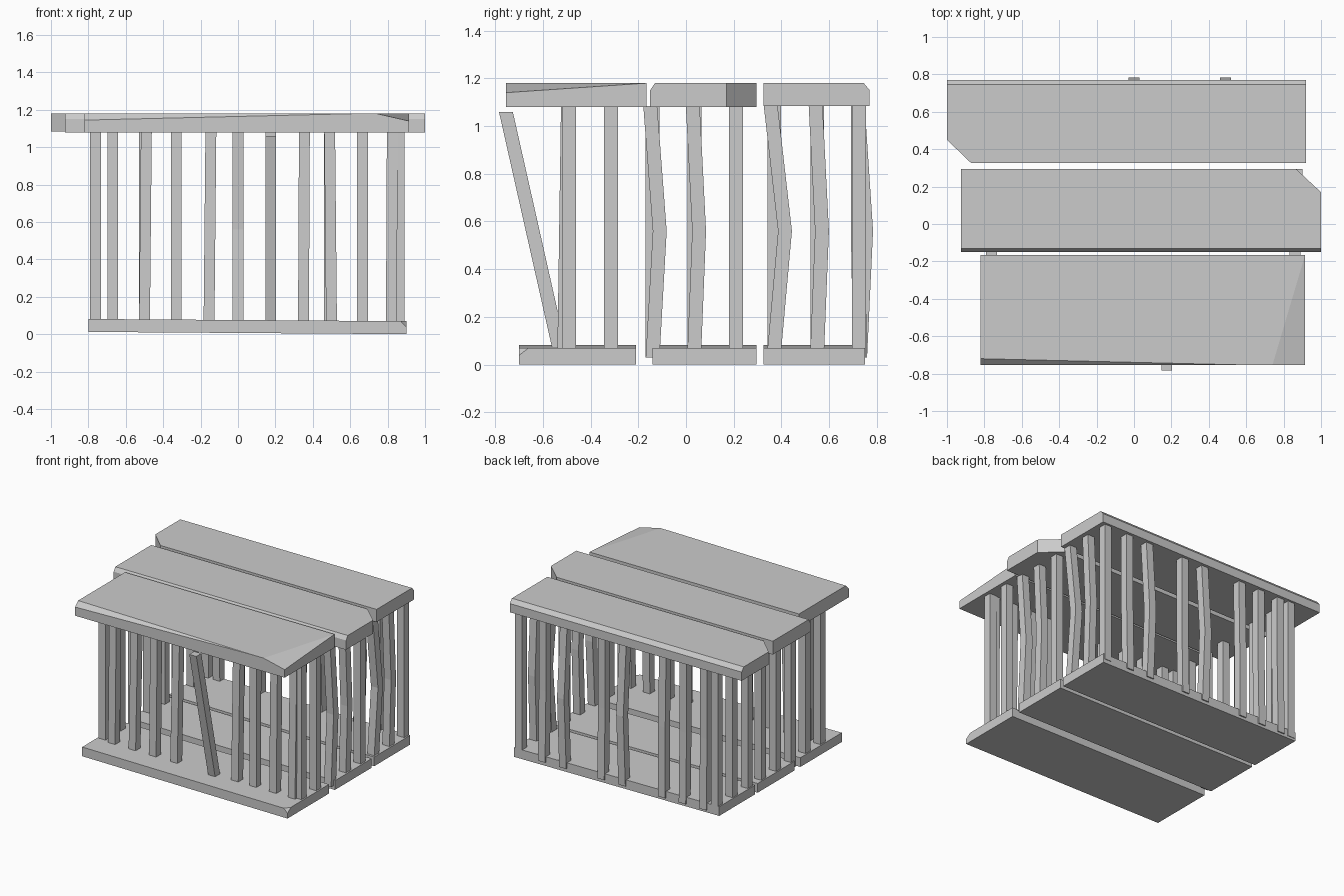
import bpy, bmesh
from mathutils import Vector

cube = bpy.data.objects.get("Cube")
if cube:
    bpy.data.objects.remove(cube, do_unlink=True)

GREY = (0.6, 0.6, 0.6, 1)
mat = bpy.data.materials.new("plain_grey")
mat.use_nodes = True
mat.diffuse_color = GREY
mat.node_tree.nodes["Principled BSDF"].inputs["Base Color"].default_value = GREY


def finish(name, bm):
    bmesh.ops.recalc_face_normals(bm, faces=bm.faces)
    mesh = bpy.data.meshes.new(name)
    bm.to_mesh(mesh)
    bm.free()
    mesh.materials.append(mat)
    bpy.context.collection.objects.link(bpy.data.objects.new(name, mesh))


def plank(name, outline, z0, z1, cuts=(), tilt=0.0):
    """Extruded outline; each cut is a plane through three points, removing what is above."""
    bm = bmesh.new()
    base = bm.faces.new([bm.verts.new((x, y, z0)) for x, y in outline])
    top = bmesh.ops.extrude_face_region(bm, geom=[base])["geom"]
    for v in top:
        if isinstance(v, bmesh.types.BMVert):
            v.co.z = z1
    bmesh.ops.recalc_face_normals(bm, faces=bm.faces)
    for a, b, c in cuts:
        a, b, c = Vector(a), Vector(b), Vector(c)
        n = (b - a).cross(c - a)
        if n.z < 0:
            n.negate()
        res = bmesh.ops.bisect_plane(bm, geom=bm.verts[:] + bm.edges[:] + bm.faces[:],
                                     plane_co=a, plane_no=n, clear_outer=True)
        edges = [e for e in res["geom_cut"] if isinstance(e, bmesh.types.BMEdge)]
        bmesh.ops.holes_fill(bm, edges=edges)
    for v in bm.verts:
        v.co.z -= tilt * v.co.x
    finish(name, bm)


def bar(name, path, half=0.029):
    """Square post swept through a few centre points, with level ends."""
    bm = bmesh.new()
    rings = []
    for x, y, z in path:
        rings.append([bm.verts.new((x + sx * half, y + sy * half, z))
                      for sx, sy in ((-1, -1), (1, -1), (1, 1), (-1, 1))])
    for low, high in zip(rings, rings[1:]):
        for i in range(4):
            j = (i + 1) % 4
            bm.faces.new((low[i], low[j], high[j], high[i]))
    bm.faces.new(rings[0][::-1])
    bm.faces.new(rings[-1])
    finish(name, bm)


def rect(x0, x1, y0, y1):
    return [(x0, y0), (x1, y0), (x1, y1), (x0, y1)]


# Floor boards, slightly higher on the -x end
chip = ((0.87, -0.7, 0.076), (0.9, -0.7, 0.045), (0.9, -0.66, 0.076))
for name, y0, y1, cuts in (("front", -0.70, -0.21, [chip]),
                           ("middle", -0.14, 0.295, []),
                           ("back", 0.325, 0.75, [])):
    plank(name + "_floor_board", rect(-0.8, 0.9, y0, y1), 0.007, 0.076, cuts, 0.007)

# Roof boards with worn edges and sawn corners
plank("front_roof_board", rect(-0.82, 0.915, -0.755, -0.165), 1.08, 1.18,
      [((-0.82, -0.72, 1.18), (0.65, -0.755, 1.18), (-0.82, -0.755, 1.145)),
       ((0.74, -0.755, 1.18), (0.915, -0.165, 1.18), (0.915, -0.755, 1.14))])
plank("middle_roof_board",
      [(-0.925, -0.15), (1, -0.15), (1, 0.17), (0.865, 0.295), (-0.925, 0.295)], 1.08, 1.18,
      [((-1, -0.13, 1.18), (1, -0.13, 1.18), (1, -0.15, 1.15))])
plank("back_roof_board",
      [(-0.87, 0.325), (0.92, 0.325), (0.92, 0.77), (-1, 0.77), (-1, 0.45)], 1.085, 1.18,
      [((-1, 0.745, 1.18), (1, 0.745, 1.18), (1, 0.77, 1.15))])

LOW, MID, HIGH = 0.06, 0.56, 1.085

# Front bars: position, top drift
for i, (x, drift) in enumerate(((-0.67, 0), (-0.5, 0.01), (-0.33, 0), (-0.155, 0.01), (0.35, 0.005),
                                (0.5, -0.01), (0.665, 0), (0.82, 0.005))):
    bar(f"front_bar_{i}", [(x, -0.51, LOW), (x + drift, -0.495, HIGH)])

# Loose bar leaning outwards at the front
bar("leaning_bar", [(0.175, -0.53, LOW), (0.175, -0.755, 1.06)])

# Back bars: position, outward bow
for i, (x, bow) in enumerate(((-0.67, 0), (-0.5, 0), (-0.33, 0.01), (0, 0.035),
                              (0.175, 0), (0.49, 0.035), (0.665, 0))):
    bar(f"back_bar_{i}", [(x, 0.73, 0.03), (x, 0.72 + bow, MID), (x, 0.72, HIGH)])

# Side bars: position, bow on the +x side
for i, (y, bow) in enumerate(((-0.49, 0), (-0.315, 0), (-0.14, 0.03), (0.035, 0.02), (0.21, 0),
                              (0.37, 0.045), (0.55, 0.02), (0.725, 0))):
    for side, x, b in (("left", 0.86, bow), ("right", -0.762, 0)):
        bar(f"{side}_bar_{i}", [(x, y, 0.03 if i in (2, 7) else LOW),
                                (x, y + b, MID), (x, y - b / 3, HIGH)])
